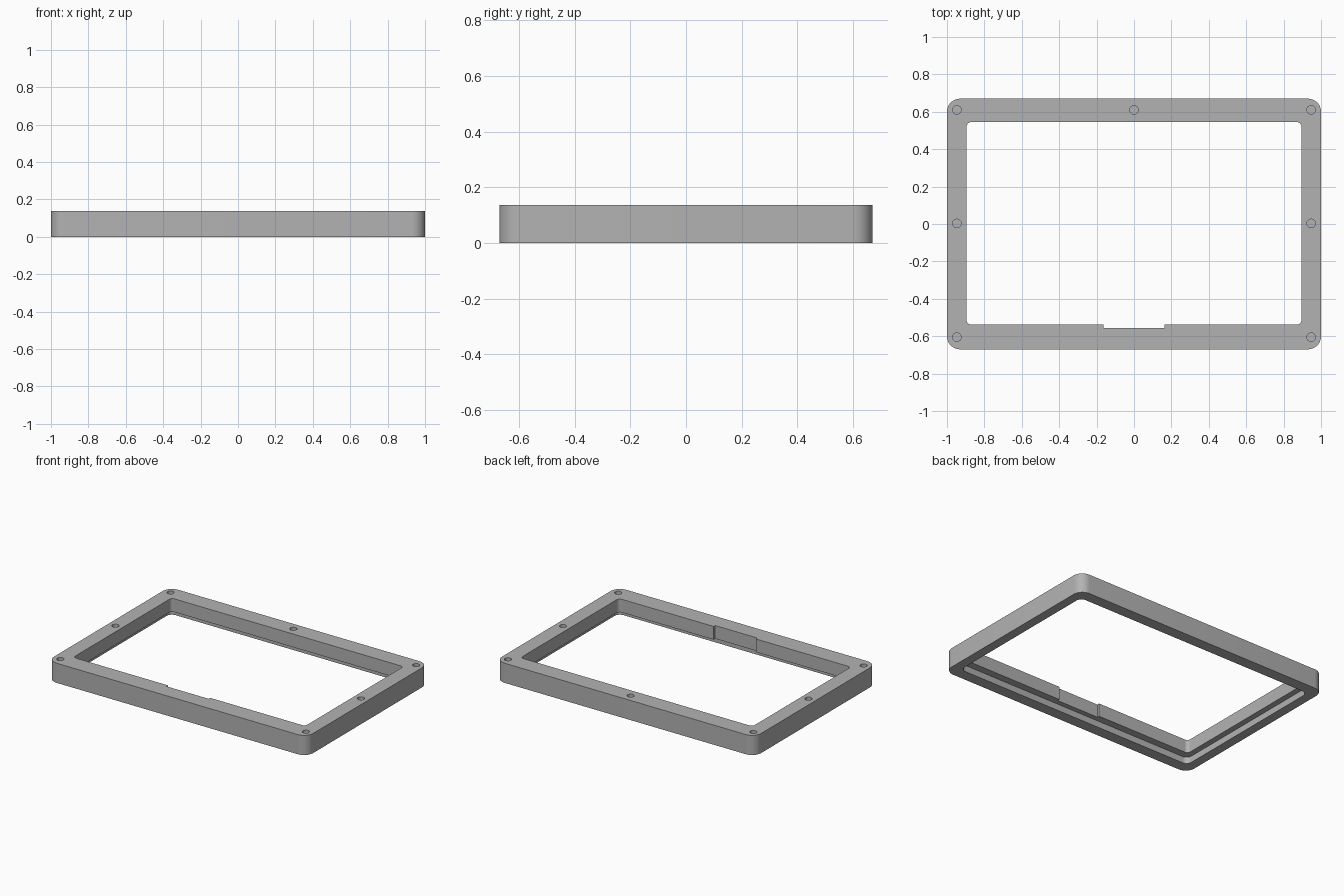
import bpy, bmesh
from math import sin, cos, pi
from mathutils import Vector

cube = bpy.data.objects.get("Cube")
if cube:
    bpy.data.objects.remove(cube)

HEIGHT = 0.137
LEDGE = 0.045
HOLE_DEPTH = 0.09

grey = bpy.data.materials.new("matte grey")
grey.use_nodes = True
colour = (0.45, 0.45, 0.45, 1)
grey.diffuse_color = colour
grey.node_tree.nodes["Principled BSDF"].inputs["Base Color"].default_value = colour


def prism(name, outline, z0, z1):
    """Extrude a closed outline from z0 to z1."""
    bm = bmesh.new()
    face = bm.faces.new([bm.verts.new((x, y, z0)) for x, y in outline])
    top = bmesh.ops.extrude_face_region(bm, geom=[face])["geom"]
    bmesh.ops.translate(bm, vec=Vector((0, 0, z1 - z0)),
                        verts=[v for v in top if isinstance(v, bmesh.types.BMVert)])
    bmesh.ops.recalc_face_normals(bm, faces=bm.faces)
    mesh = bpy.data.meshes.new(name)
    bm.to_mesh(mesh)
    bm.free()
    mesh.materials.append(grey)
    obj = bpy.data.objects.new(name, mesh)
    bpy.context.collection.objects.link(obj)
    return obj


def rounded_rect(x0, x1, y0, y1, r, steps=10):
    corners = [(x1 - r, y1 - r), (x0 + r, y1 - r), (x0 + r, y0 + r), (x1 - r, y0 + r)]
    return [(cx + r * cos(a), cy + r * sin(a))
            for i, (cx, cy) in enumerate(corners)
            for a in [(i + k / steps) * pi / 2 for k in range(steps + 1)]]


def circle(cx, cy, r, steps=24):
    return [(cx + r * cos(2 * pi * k / steps), cy + r * sin(2 * pi * k / steps))
            for k in range(steps)]


frame = prism("frame", rounded_rect(-1, 1, -0.67, 0.67, 0.07), 0, HEIGHT)

# Central opening, the wider recess underneath, and the front notch
cutters = [
    prism("opening_cutter", rounded_rect(-0.895, 0.895, -0.538, 0.545, 0.025), -0.1, 0.3),
    prism("recess_cutter", rounded_rect(-0.935, 0.935, -0.59, 0.59, 0.04), -0.1, LEDGE),
    prism("notch_cutter", [(-0.163, -0.555), (0.163, -0.555), (0.163, -0.4), (-0.163, -0.4)],
          -0.1, 0.3),
]

# Blind screw holes around the rim
spots = [(0, 0.61)] + [(side * 0.947, y) for side in (-1, 1) for y in (-0.605, 0.003, 0.61)]
for x, y in spots:
    cutters.append(prism("hole_cutter", circle(x, y, 0.023), HEIGHT - HOLE_DEPTH, 0.3))

bpy.context.view_layer.objects.active = frame
for cutter in cutters:
    mod = frame.modifiers.new("cut", "BOOLEAN")
    mod.operation = "DIFFERENCE"
    mod.solver = "EXACT"
    mod.object = cutter
    bpy.ops.object.modifier_apply(modifier=mod.name)
    bpy.data.objects.remove(cutter)

# Smooth rounded corners, crisp edges
bpy.ops.object.select_all(action="DESELECT")
frame.select_set(True)
bpy.ops.object.shade_smooth_by_angle(angle=pi / 6)
